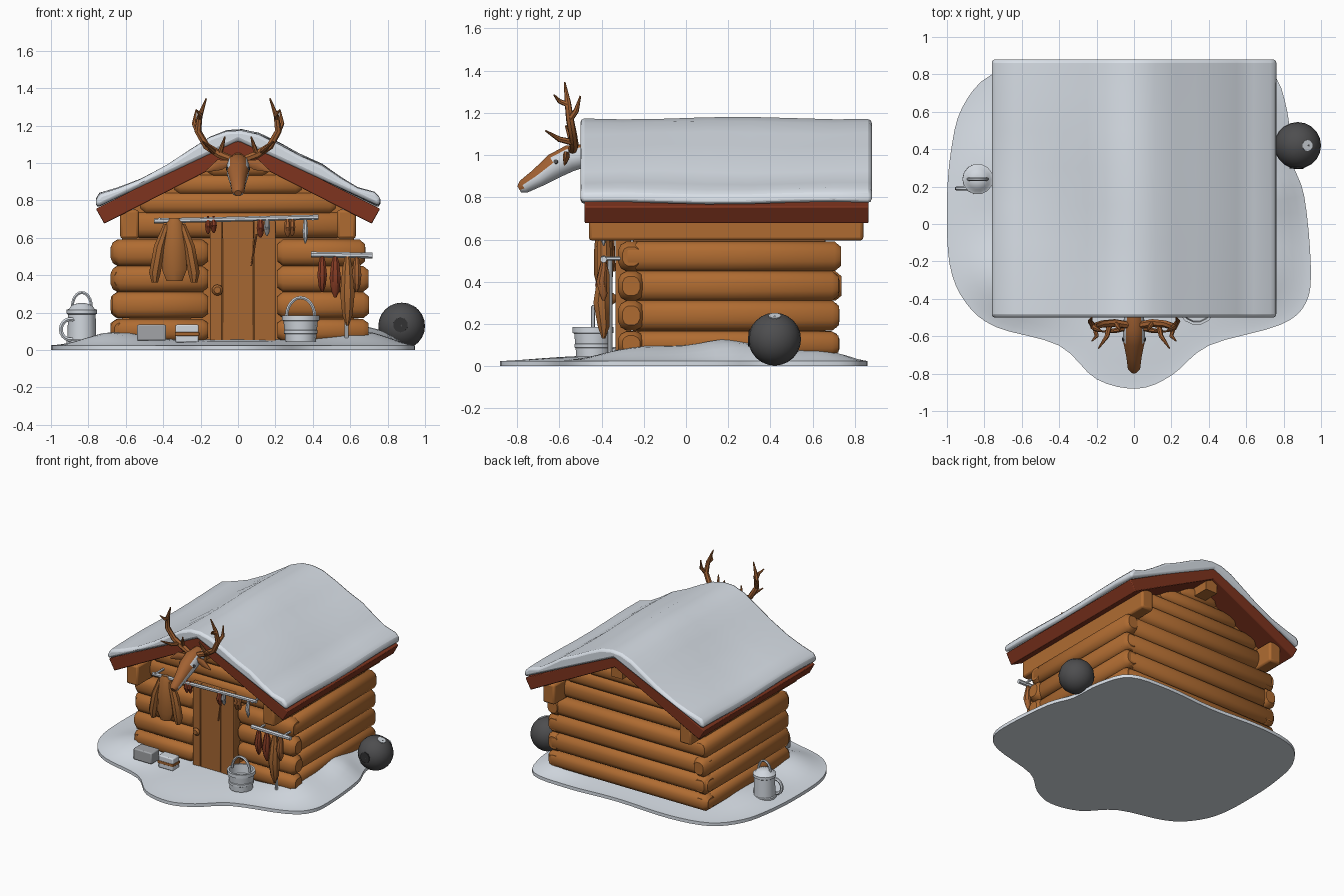
import bpy, bmesh, math, random
from mathutils import Vector as V

if "Cube" in bpy.data.objects:
    bpy.data.objects.remove(bpy.data.objects["Cube"])
random.seed(4)

def mat(name, c):
    m = bpy.data.materials.new(name)
    m.diffuse_color = (*c, 1)
    m.use_nodes = True
    m.node_tree.nodes["Principled BSDF"].inputs["Base Color"].default_value = m.diffuse_color
    return m

SNOW = mat("snow", (0.70, 0.75, 0.81))
LOG = mat("log_wood", (0.43, 0.148, 0.031))
DOOR = mat("door_wood", (0.38, 0.135, 0.032))
RED = mat("red_board", (0.21, 0.034, 0.013))
HORN = mat("antler_brown", (0.36, 0.12, 0.032))
PALE = mat("pale_grey", (0.64, 0.68, 0.73))
GREY = mat("mid_grey", (0.36, 0.37, 0.39))
DARK = mat("dark_iron", (0.075, 0.075, 0.078))
MEAT = mat("dried_meat", (0.24, 0.045, 0.018))
BLACK = mat("dark_opening", (0.03, 0.03, 0.032))

def finish(name, bm, mats, angle=42, bevel=0):
    bmesh.ops.recalc_face_normals(bm, faces=bm.faces)
    me = bpy.data.meshes.new(name)
    bm.to_mesh(me)
    bm.free()
    for m in mats if isinstance(mats, list) else [mats]:
        me.materials.append(m)
    me.shade_smooth()
    me.set_sharp_from_angle(angle=math.radians(angle))
    ob = bpy.data.objects.new(name, me)
    bpy.context.collection.objects.link(ob)
    if bevel:
        b = ob.modifiers.new("bevel", 'BEVEL')
        b.width, b.segments, b.limit_method = bevel, 2, 'ANGLE'
        b.angle_limit = math.radians(40)
    return ob

def bridge(bm, rings, caps=True):
    rings = [[bm.verts.new(p) for p in r] for r in rings]
    n = len(rings[0])
    for a, b in zip(rings, rings[1:]):
        for i in range(n):
            j = (i + 1) % n
            bm.faces.new((a[i], a[j], b[j], b[i]))
    if caps:
        bm.faces.new(rings[0])
        bm.faces.new(rings[-1])

def tube(name, path, radii, m, sides=8, ref=None, power=1):
    """Loft of (super)elliptical rings along a path; a radius is a number or a pair."""
    path = [V(p) for p in path]
    d = (path[-1] - path[0]).normalized()
    ref = V(ref) if ref else (V((0, 0, 1)) if abs(d.z) < 0.7 else V((0, 1, 0)))
    if not isinstance(radii, list):
        radii = [radii] * len(path)
    sq = lambda f: math.copysign(abs(f) ** power, f)
    rings = []
    for i, p in enumerate(path):
        t = (path[min(i + 1, len(path) - 1)] - path[max(i - 1, 0)]).normalized()
        u = t.cross(ref).normalized()
        v = u.cross(t)
        r = radii[i] if isinstance(radii[i], tuple) else (radii[i], radii[i])
        rings.append([p + u * r[0] * sq(math.cos(a)) + v * r[1] * sq(math.sin(a))
                      for a in (math.tau * (k + .5) / sides for k in range(sides))])
    bm = bmesh.new()
    bridge(bm, rings)
    return finish(name, bm, m)

def lathe(name, c, prof, m, sides=14):
    bm = bmesh.new()
    bridge(bm, [[(c[0] + r * math.cos(math.tau * k / sides), c[1] + r * math.sin(math.tau * k / sides), z)
                 for k in range(sides)] for r, z in prof])
    return finish(name, bm, m)

def prism(name, pts, ys, m, bevel=0, angle=42, wave=0):
    bm = bmesh.new()
    bridge(bm, [[(x, y, z + wave * math.sin(6 * y + 5 * x)) for x, z in pts] for y in ys])
    return finish(name, bm, m, angle, bevel)

def box(name, x0, x1, y0, y1, z0, z1, m, bevel=0.008):
    return prism(name, [(x0, z0), (x1, z0), (x1, z1), (x0, z1)], (y0, y1), m, bevel)

def log(name, p, q, ru, rv):
    p, q = V(p), V(q)
    d = (q - p).normalized() * 0.03
    return tube(name, [p, p + d, (p + q) / 2, q - d, q],
                [(ru * .65, rv * .65), (ru, rv), (ru, rv * 1.02), (ru, rv), (ru * .65, rv * .65)],
                LOG, 12, None, .8)

def spline(pts, steps=4):
    out, n = [], len(pts)
    for i in range(n):
        a, b, c, d = (V(pts[(i + k) % n]) for k in (-1, 0, 1, 2))
        for s in range(steps):
            t = s / steps
            out.append(.5 * (2 * b + (c - a) * t + (2 * a - 5 * b + 4 * c - d) * t * t
                             + (3 * b - a - 3 * c + d) * t ** 3))
    return out

# Snowy ground mound with drifts
edge = spline([(-1, .1), (-.985, -.22), (-.9, -.42), (-.74, -.55), (-.4, -.65), (-.2, -.83), (.02, -.88),
               (.2, -.81), (.4, -.65), (.78, -.54), (.92, -.42), (.945, -.22), (.91, .15), (.84, .35),
               (.82, .6), (.72, .82), (.4, .86), (0, .84), (-.45, .86), (-.76, .8), (-.92, .62), (-.98, .38)])
def ground_z(x, y, t):
    bump = lambda bx, by, h, w: h * math.exp(-((x - bx) ** 2 + (y - by) ** 2) / w ** 2)
    return .025 + (.035 * (1 - t * t) + bump(.72, .22, .10, .24) + bump(.68, -.2, .055, .22)
                   + bump(-.68, -.3, .06, .22) + bump(-.72, .3, .03, .25) + bump(.66, .66, .05, .2)) * (1 - t ** 9)
rings = [[(p.x, p.y, 0) for p in edge]]
for t in (1, .98, .95, .9, .85, .77, .68, .58, .4, .1):
    rings.append([(p.x * t, p.y * t, ground_z(p.x * t, p.y * t, t)) for p in edge])
bm = bmesh.new()
bridge(bm, rings)
finish("snow_ground", bm, SNOW, 50)

# Log walls: four courses, front split by the doorway
box("wall_core", -.62, .62, -.25, .66, .02, .72, LOG)
for i, z in enumerate((.105, .24, .38, .52)):
    h = .062 if i == 0 else .072
    e = lambda: random.uniform(-.012, .012)
    for s in (-1, 1):
        log("side_log", (s * .622, -.305 + e() / 2, z), (s * .622, .73 + e(), z), .062, h)
    log("back_log", (-.67 + e(), .665, z), (.67 + e(), .665, z), .065, h)
    log("front_log_left", (-.665 + e(), -.26, z), (-.16, -.26, z), .065, h)
    log("front_log_right", (.21, -.26, z), (.69 + e(), -.26, z), .065, h)

# Gable logs and backing panels at both ends
for y in (-.25, .66):
    prism("gable_panel", [(-.56, .68), (.56, .68), (.56, .79), (0, 1.07), (-.56, .79)], (y - .03, y + .03), LOG)
    for z, w, h in ((.67, .56, .072), (.785, .52, .06), (.885, .34, .056), (.975, .16, .05)):
        log("gable_log", (-w, y, z), (w, y, z), .06, h)

# Roof beams
for s in (-1, 1):
    box("side_beam", s * .58 - .05, s * .58 + .05, -.46, .84, .595, .75, LOG, .015)
prism("ridge_beam", [(-.05, .95), (.05, .95), (.05, 1.03), (0, 1.06), (-.05, 1.03)], (-.46, .84), LOG)

# Red roof boards and the snow on top
prism("roof_boards", [(0, 1.04), (.715, .675), (.76, .755), (0, 1.135), (-.76, .755), (-.715, .675)],
      (-.48, .865), RED, .006, 20)
prism("roof_snow", [(-.755, .765), (-.765, .80), (-.74, .835), (-.64, .865), (-.52, .91), (-.38, .985),
                    (-.25, 1.07), (-.15, 1.135), (-.06, 1.17), (.02, 1.175), (.11, 1.157), (.22, 1.105),
                    (.33, 1.045), (.45, .99), (.55, .92), (.64, .865), (.73, .84), (.765, .805), (.755, .765),
                    (0, 1.12)], (-.5, -.3, -.1, .1, .3, .5, .7, .88), SNOW, .03, 50, .006)

# Plank door with knob and latch stick
for x0, x1 in ((-.15, -.085), (-.082, .082), (.085, .2)):
    box("door_plank", x0, x1, -.335, -.26, .04, .69, DOOR, .005)
tube("door_knob", [(-.11, -.33, .32), (-.11, -.35, .32), (-.11, -.365, .32)], [.015, .03, .018], DOOR, 10)
tube("door_stick", [(.07, -.34, .45), (.1, -.345, .62)], .006, HORN, 6)

# Hanging poles and posts
PY = -.39
tube("upper_pole", [(-.45, PY, .69), (0, PY, .70), (.43, PY, .71)], .014, PALE, 7)
tube("lower_pole", [(.39, PY, .51), (.72, PY, .505)], .016, PALE, 7)
tube("rack_post", [(.58, -.36, .03), (.58, -.36, .51)], .011, PALE, 7)
for x, z in ((-.42, .70), (.4, .70), (.45, .51), (.66, .51)):
    tube("pole_bracket", [(x, PY - .01, z), (x, -.26, z)], .009, PALE, 6)

# Hanging fur coat
tube("coat_body", [(-.34, PY, .705), (-.34, PY, .67), (-.34, PY, .55), (-.34, PY, .43), (-.34, PY, .37)],
     [(.03, .02), (.05, .035), (.065, .045), (.07, .045), (.045, .03)], DOOR, 10)
for s in (-1, 1):
    tube("coat_sleeve", [(-.34 + s * .04, PY, .67), (-.34 + s * .08, PY, .55), (-.34 + s * .105, PY, .41),
                         (-.34 + s * .105, PY, .36)], [.02, (.032, .035), (.033, .035), .018], DOOR, 8)

# Strips, fish and tools hanging from the poles
def hanging(name, x, top, bottom, w, m):
    h = top - bottom
    tube(name, [(x, PY, top), (x, PY, top - h * .2), (x, PY - .01, top - h * .55), (x, PY, top - h * .85),
                (x, PY, bottom)], [w * .3, (w * .7, w * .7), (w, w), (w * .7, w * .7), w * .2], m, 8)
for x, b, w, m in ((-.16, .62, .018, MEAT), (-.13, .625, .018, MEAT), (.12, .60, .022, MEAT), (.155, .61, .018, GREY),
                   (.265, .605, .021, HORN), (.29, .61, .018, HORN), (.36, .57, .016, PALE)):
    hanging("hanging_strip", x, .715, b, w, m)
for x, b, w, m in ((.45, .31, .028, MEAT), (.52, .28, .033, MEAT), (.585, .13, .042, DOOR), (.635, .31, .027, HORN)):
    hanging("hanging_fish", x, .51, b, w, m)

# Mounted deer head: brown face strip and nose, pale cheeks
head = tube("deer_head", [(0, -.47, 1.0), (0, -.55, .985), (0, -.62, .95), (0, -.70, .893), (0, -.77, .85),
                          (0, -.79, .838)],
            [(.05, .055), (.062, .065), (.06, .062), (.043, .046), (.034, .034), (.018, .018)], [PALE, HORN], 12)
for p in head.data.polygons:
    if (abs(p.center.x) < .045 and p.normal.z > .2) or p.center.y < -.775:
        p.material_index = 1
for s in (-1, 1):
    tube("deer_ear", [(s * .045, -.56, 1.0), (s * .1, -.57, .99), (s * .17, -.575, .955)],
         [(.012, .015), (.014, .032), (.004, .005)], HORN, 8)
    tube("deer_eye", [(s * .05, -.615, .967), (s * .062, -.618, .97)], .011, DARK, 8)
    A = lambda n, pts, r: tube(n, [(s * x, y, z) for x, y, z in pts], r, HORN, 7)
    A("antler_beam", [(.035, -.54, 1.02), (.10, -.53, 1.045), (.17, -.535, 1.09), (.215, -.55, 1.17),
                      (.205, -.56, 1.25), (.17, -.575, 1.345)], [.02, .022, .02, .019, .015, .004])
    A("antler_front_tine", [(.13, -.535, 1.06), (.145, -.60, 1.075), (.19, -.665, 1.115)], [.016, .013, .004])
    A("antler_inner_tine", [(.1, -.53, 1.045), (.085, -.55, 1.09), (.07, -.57, 1.14)], [.015, .012, .004])
    A("antler_outer_tine", [(.215, -.55, 1.17), (.235, -.52, 1.21), (.225, -.50, 1.28)], [.016, .013, .004])
    A("antler_top_tine", [(.208, -.56, 1.24), (.20, -.60, 1.255), (.225, -.625, 1.285)], [.014, .011, .004])

def arch(name, c, rx, rz, r, a0, a1):
    angs = [math.radians(a0 + (a1 - a0) * k / 12) for k in range(13)]
    tube(name, [(c[0] + rx * math.cos(a), c[1], c[2] + rz * math.sin(a)) for a in angs], r, PALE, 6, (0, 1, 0))

# Wooden bucket, hollow at the top
lathe("bucket", (.335, -.44), [(.082, .045), (.085, .085), (.09, .088), (.09, .105), (.087, .108), (.092, .155),
                              (.1, .158), (.1, .185), (.085, .185), (.08, .12)], PALE)
arch("bucket_handle", (.335, -.44, .18), .075, .1, .01, 0, 180)

# Lidded can with top and side handles
lathe("can", (-.835, .24), [(.083, .03), (.083, .05), (.077, .055), (.074, .19), (.082, .195), (.082, .215),
                           (.068, .22), (.055, .24), (.02, .25)], PALE)
arch("can_top_handle", (-.835, .24, .235), .05, .072, .009, 0, 180)
arch("can_side_handle", (-.895, .19, .11), .052, .055, .012, 60, 300)

# Small crates by the door
box("grey_crate", -.54, -.385, -.5, -.4, .05, .135, GREY)
box("pale_crate", -.335, -.21, -.49, -.41, .04, .135, PALE)
box("crate_band", -.338, -.207, -.493, -.407, .075, .095, DOOR, .002)

# Iron ball with a cap and a dark opening
bm = bmesh.new()
bmesh.ops.create_uvsphere(bm, u_segments=20, v_segments=12, radius=.125)
bmesh.ops.translate(bm, verts=bm.verts, vec=(.875, .42, .128))
finish("iron_ball", bm, DARK)
for name, d, r, m in (("ball_cap", (.42, 0, .9), .03, PALE), ("ball_opening", (-.05, -1, .05), .04, BLACK)):
    d = V(d).normalized()
    c = V((.875, .42, .128))
    tube(name, [c + d * .1, c + d * .124], r, m, 10)
